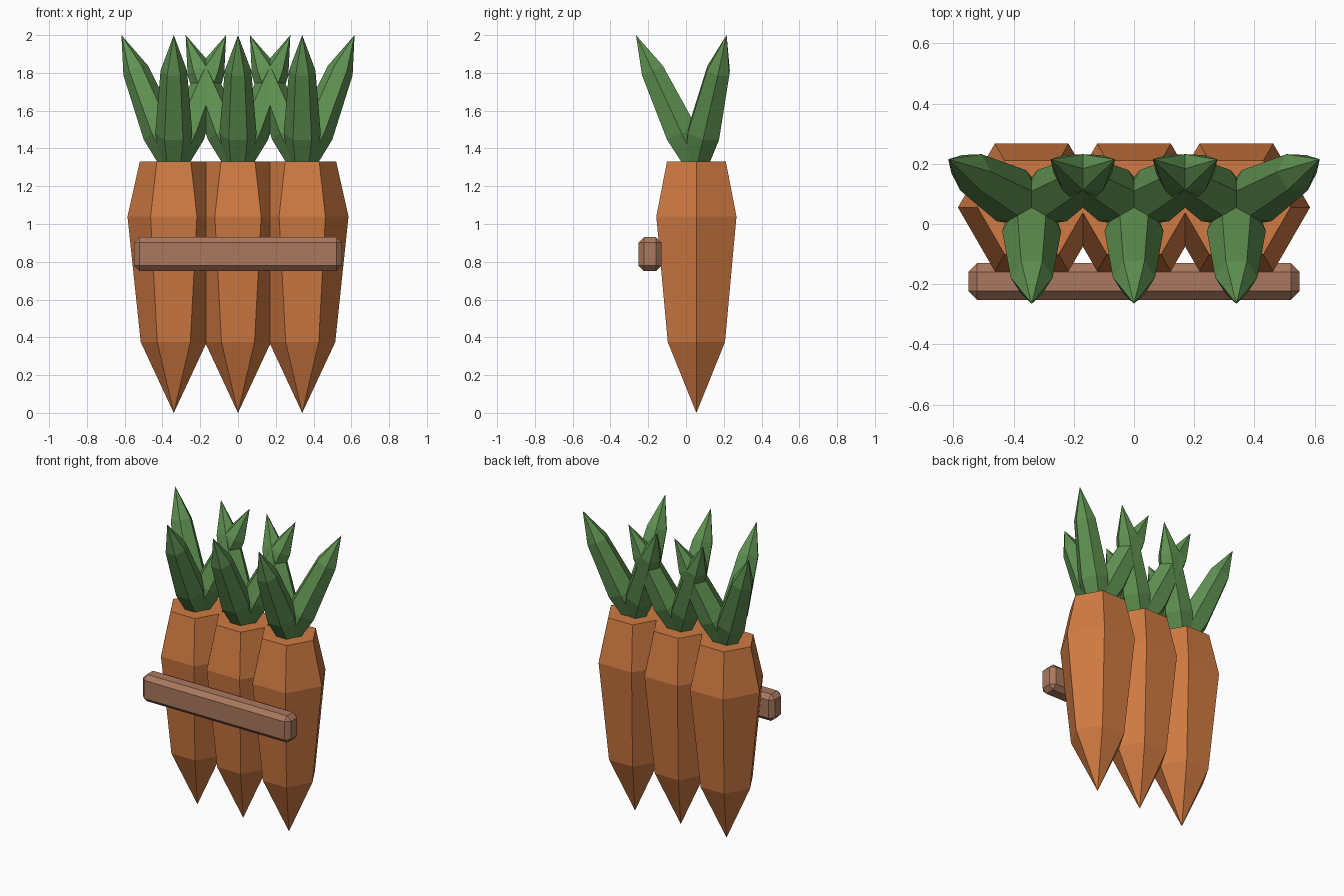
import bpy
import bmesh
import math
from mathutils import Matrix, Vector

cube = bpy.data.objects.get("Cube")
if cube:
    bpy.data.objects.remove(cube)


def make_material(name, color):
    mat = bpy.data.materials.new(name)
    mat.use_nodes = True
    mat.diffuse_color = (*color, 1)
    mat.node_tree.nodes["Principled BSDF"].inputs["Base Color"].default_value = (*color, 1)
    return mat


orange = make_material("carrot orange", (0.63, 0.195, 0.055))
green = make_material("leaf green", (0.115, 0.285, 0.083))
wood = make_material("wood brown", (0.40, 0.19, 0.113))

# Shared six-sided spindle: point at the origin, rings as (height, radius), flat cap
RINGS = [(0.375, 0.175), (1.04, 0.245), (1.33, 0.18)]


def add_object(name, bm, mat):
    bmesh.ops.recalc_face_normals(bm, faces=bm.faces)
    mesh = bpy.data.meshes.new(name)
    bm.to_mesh(mesh)
    bm.free()
    mesh.materials.append(mat)
    obj = bpy.data.objects.new(name, mesh)
    bpy.context.collection.objects.link(obj)
    return obj


def spindle(name, mat, matrix):
    bm = bmesh.new()
    tip = bm.verts.new((0, 0, 0))
    rings = []
    for z, r in RINGS:
        angles = [i * math.pi / 3 for i in range(6)]
        rings.append([bm.verts.new((r * math.cos(a), r * math.sin(a), z)) for a in angles])
    for i in range(6):
        j = (i + 1) % 6
        bm.faces.new((tip, rings[0][j], rings[0][i]))
        for low, high in zip(rings, rings[1:]):
            bm.faces.new((low[i], low[j], high[j], high[i]))
    bm.faces.new(rings[-1])
    bm.transform(matrix)
    return add_object(name, bm, mat)


# Leaf: the spindle shrunk, turned point up, and leaning forward out of the crown
leaf_shape = (Matrix.Translation((0, -0.32, 2))
              @ Matrix.Rotation(math.radians(25), 4, "X")
              @ Matrix.Rotation(math.pi, 4, "X")
              @ Matrix.Diagonal((0.4, 0.4, 0.55, 1)))

# Three carrots, each with three leaves around its axis
for side, x in (("right", -0.34), ("middle", 0), ("left", 0.34)):
    place = Matrix.Translation((x, 0.055, 0))
    spindle(f"{side}_carrot", orange, place)
    for i in range(3):
        turn = Matrix.Rotation(i * math.tau / 3, 4, "Z")
        spindle(f"{side}_leaf_{i + 1}", green, place @ turn @ leaf_shape)

# Chamfered wooden bar across the front
bm = bmesh.new()
bmesh.ops.create_cube(bm, size=1)
bmesh.ops.scale(bm, vec=Vector((1.1, 0.122, 0.18)), verts=bm.verts)
bmesh.ops.translate(bm, vec=Vector((0, -0.191, 0.84)), verts=bm.verts)
bar = add_object("front_bar", bm, wood)
bevel = bar.modifiers.new("chamfer", "BEVEL")
bevel.width = 0.029
bevel.segments = 1
